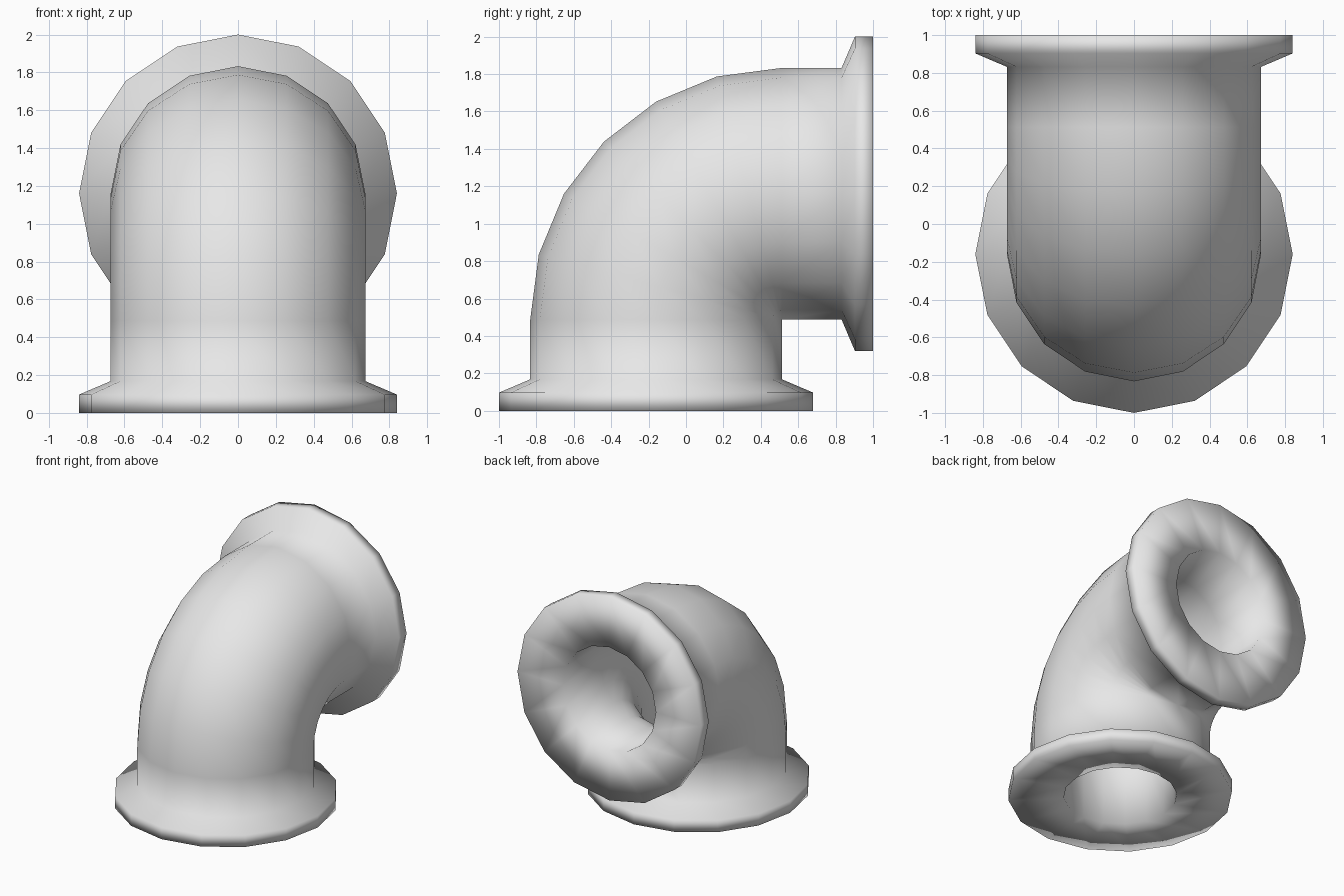
import bpy, bmesh
from math import sin, cos, pi, radians
from mathutils import Vector

cube = bpy.data.objects.get("Cube")
if cube:
    bpy.data.objects.remove(cube, do_unlink=True)

SIDES = 16
BEND = 0.673            # bend radius of the pipe's centre line
PIPE = 0.673            # outer pipe radius
FLANGE = 0.84
BORE = 0.425
LEG = 0.487             # straight length at each end
PIVOT = Vector((0, 0.513, LEG))

# Plain grey
grey = bpy.data.materials.new("plain_grey")
grey.use_nodes = True
grey.diffuse_color = (0.8, 0.8, 0.8, 1)
grey.node_tree.nodes["Principled BSDF"].inputs["Base Color"].default_value = (0.8, 0.8, 0.8, 1)


def ring(bm, radius, angle, slide):
    """Circle of vertices across the pipe; slide moves it along the straight leg."""
    out = Vector((0, -cos(angle), sin(angle)))
    along = Vector((0, sin(angle), cos(angle)))
    verts = []
    for i in range(SIDES):
        a = 2 * pi * i / SIDES
        p = PIVOT + out * (BEND + radius * sin(a)) + along * slide
        p.x += radius * cos(a)
        verts.append(bm.verts.new(p))
    return verts


# Flange steps as (radius, distance from the bend), from the open end inwards
flange = [(FLANGE, LEG), (FLANGE, LEG - 0.097), (PIPE, LEG - 0.168)]
bend = [radians(15 * i) for i in range(7)]

stations = [(r, 0, -d) for r, d in flange]
stations += [(PIPE, t, 0) for t in bend]
stations += [(r, pi / 2, d) for r, d in reversed(flange)]
# Bore, returning from the back opening to the bottom one
stations += [(BORE, pi / 2, LEG)]
stations += [(BORE, t, 0) for t in reversed(bend)]
stations += [(BORE, 0, -LEG)]

# Flanged elbow pipe
bm = bmesh.new()
rings = [ring(bm, *s) for s in stations]
for k, lower in enumerate(rings):
    upper = rings[(k + 1) % len(rings)]
    for i in range(SIDES):
        j = (i + 1) % SIDES
        bm.faces.new((lower[i], lower[j], upper[j], upper[i]))
bmesh.ops.remove_doubles(bm, verts=bm.verts, dist=0.0005)
bmesh.ops.recalc_face_normals(bm, faces=bm.faces)
for f in bm.faces:
    f.smooth = True

mesh = bpy.data.meshes.new("elbow_pipe")
bm.to_mesh(mesh)
bm.free()
mesh.materials.append(grey)
bpy.context.collection.objects.link(bpy.data.objects.new("elbow_pipe", mesh))
